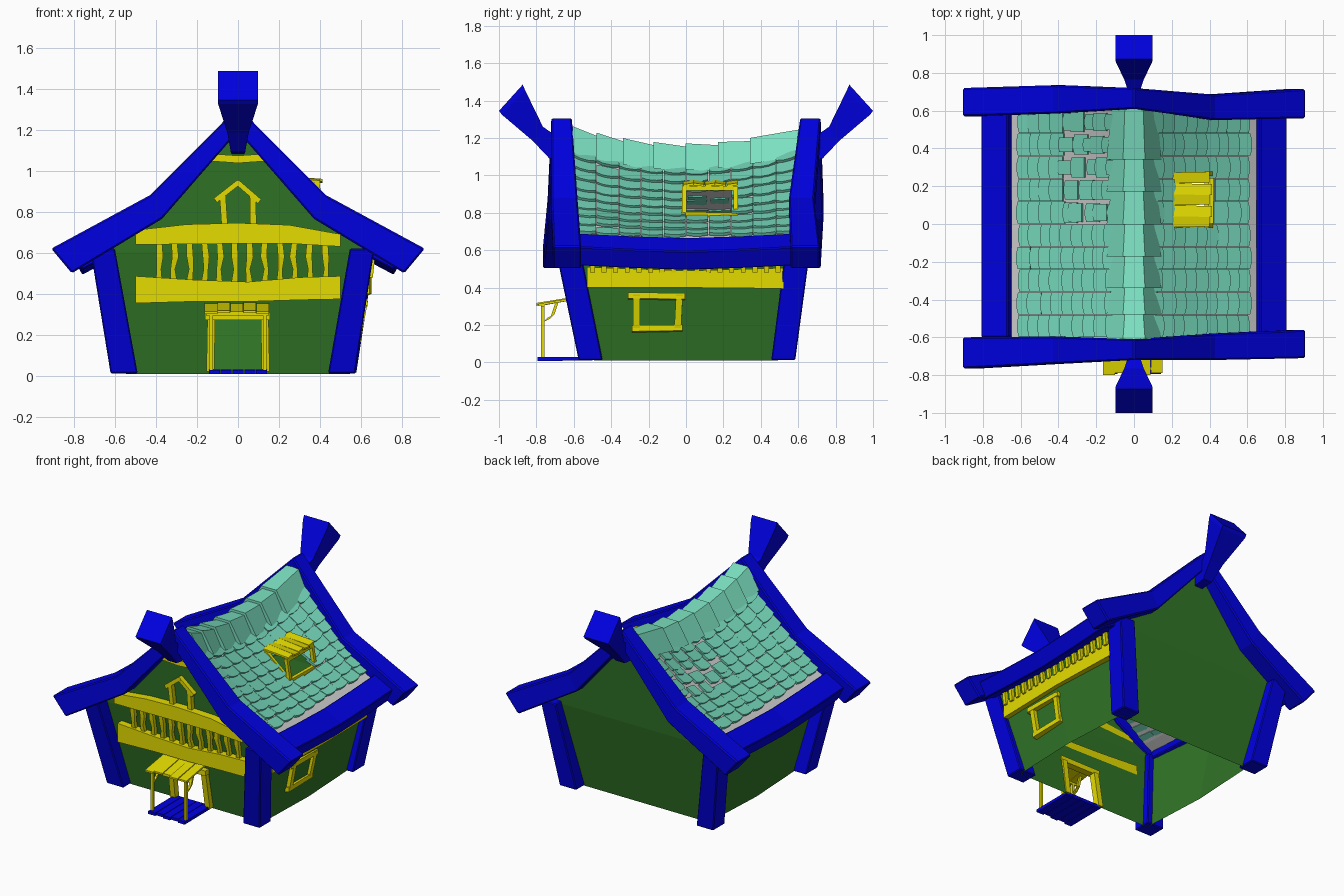
import bpy, bmesh, math, random
from mathutils import Vector as V

if "Cube" in bpy.data.objects:
    bpy.data.objects.remove(bpy.data.objects["Cube"])
random.seed(4)

def material(name, rgb):
    m = bpy.data.materials.new(name)
    m.diffuse_color = (*rgb, 1)
    m.use_nodes = True
    m.node_tree.nodes["Principled BSDF"].inputs["Base Color"].default_value = m.diffuse_color
    return m

BLUE = material("blue", (0.0, 0.0, 0.75))
YELLOW = material("yellow", (0.78, 0.72, 0.0))
GREEN = material("green", (0.03, 0.18, 0.02))
TEAL = material("teal", (0.17, 0.65, 0.47))
CAP = material("light_teal", (0.2, 0.75, 0.53))

def finish(name, bm, mat=None, bevel=0):
    bmesh.ops.recalc_face_normals(bm, faces=bm.faces)
    me = bpy.data.meshes.new(name)
    bm.to_mesh(me)
    bm.free()
    if mat:
        me.materials.append(mat)
    ob = bpy.data.objects.new(name, me)
    bpy.context.collection.objects.link(ob)
    if bevel:
        b = ob.modifiers.new("bevel", "BEVEL")
        b.width, b.segments = bevel, 1
    return ob

def add_loft(bm, rings):
    vs = [[bm.verts.new(p) for p in r] for r in rings]
    n = len(vs[0])
    for a, b in zip(vs, vs[1:]):
        for i in range(n):
            j = (i + 1) % n
            bm.faces.new((a[i], a[j], b[j], b[i]))
    bm.faces.new(vs[0])
    bm.faces.new(vs[-1])

def ring(p, u, v):
    p, u, v = V(p), V(u), V(v)
    return [p - u - v, p + u - v, p + u + v, p - u + v]

def beams(name, items, mat, bevel=0):
    """items: list of beams, each a list of (centre, half side, half side)"""
    bm = bmesh.new()
    for st in items:
        add_loft(bm, [ring(*s) for s in st])
    return finish(name, bm, mat, bevel)

def bar(a, b, u, v):
    return [(a, u, v), (b, u, v)]

def lerp(table, t):
    for (a, p), (b, q) in zip(table, table[1:]):
        if t <= b:
            break
    return p + (q - p) * (t - a) / (b - a)

def wall_y(z):   # distance of the gable walls, leaning outward
    return lerp([(0, .49), (.6, .60), (1.2, .645)], z)

# gable walls with a doorway in the front one
def half(z, sy, sx):
    low = .53 if (sx > 0 and sy < 0) else .52
    return lerp([(0, low), (.6, low + .115), (.80, .40), (1.16, .02)], z)

for name, sy in (("front_wall", -1), ("back_wall", 1)):
    bm = bmesh.new()
    levels = [.01, .28, .6, .8, 1.16]
    for z0, z1 in zip(levels, levels[1:]):
        spans = [(None, None)]
        if sy < 0 and z0 < .1:
            spans = [(None, -.12), (.12, None)]
        for l, r in spans:
            pts = []
            for z, side in ((z0, 0), (z0, 1), (z1, 1), (z1, 0)):
                x = (l if l is not None else -half(z, sy, -1)) if side == 0 else \
                    (r if r is not None else half(z, sy, 1))
                pts.append(bm.verts.new((x, sy * wall_y(z), z)))
            bm.faces.new(pts)
    bmesh.ops.remove_doubles(bm, verts=bm.verts, dist=.001)
    finish(name, bm, GREEN)

# side walls, slightly bulging
for name, sx in (("left_wall", -1), ("right_wall", 1)):
    bm = bmesh.new()
    cols = []
    for sy in (-1, 0, 1):
        cols.append([bm.verts.new((sx * (half(z, sy, sx) + (.025 if sy == 0 else 0)), sy * wall_y(z), z))
                     for z in (.01, .6)])
    for a, b in zip(cols, cols[1:]):
        bm.faces.new((a[0], b[0], b[1], a[1]))
    finish(name, bm, GREEN)

# leaning corner posts
def post(bx, by, tx, ty):
    return [((bx, by, .012), (.066, 0, 0), (0, .064, 0)),
            ((tx, ty, .62), (.06, 0, 0), (0, .066, 0))]
beams("corner_posts", [post(-.555, -.51, -.66, -.635), post(.505, -.51, .605, -.635),
                       post(-.555, .52, -.66, .60), post(.51, .52, .61, .60)], BLUE, .006)

# bargeboards on both gables: top x, top z, bottom x, bottom z, y range
PROFILE = [(-.91, .62, -.81, .50), (-.43, .88, -.37, .765), (0, 1.31, 0, 1.19),
           (.43, .88, .37, .765), (.91, .62, .81, .50)]
for name, ys in (("front_bargeboard", [(-.765, -.60), (-.74, -.595), (-.72, -.61), (-.72, -.58), (-.71, -.56)]),
                 ("back_bargeboard", [(.57, .72), (.585, .735), (.61, .72), (.55, .685), (.56, .715)])):
    bm = bmesh.new()
    add_loft(bm, [[(tx, a, tz), (tx, b, tz), (bx, b, bz), (bx, a, bz)]
                  for (tx, tz, bx, bz), (a, b) in zip(PROFILE, ys)])
    finish(name, bm, BLUE, .008)

# flared ridge finials
for name, s in (("front_finial", -1), ("back_finial", 1)):
    bm = bmesh.new()
    add_loft(bm, [[(-w, s * y0, z0), (w, s * y0, z0), (w, s * y1, z1), (-w, s * y1, z1)]
                  for w, y0, z0, y1, z1 in ((.03, .64, 1.08, .64, 1.28), (.035, .73, 1.09, .715, 1.225),
                                            (.052, .82, 1.185, .765, 1.26), (.097, .985, 1.325, .86, 1.455),
                                            (.097, 1.0, 1.345, .873, 1.485))])
    finish(name, bm, BLUE)

# sagging eave beams
for name, s in (("left_eave_beam", -1), ("right_eave_beam", 1)):
    beams(name, [[((s * .715, y, z), (s * .07, 0, -.037), (s * .026, 0, .05))
                  for y, z in ((-.6, .605), (-.3, .59), (0, .58), (.3, .59), (.6, .605))]], BLUE, .006)

# roof surface: s runs from ridge to eave
def roof(sx, s, y, lift=0):
    tab = [(0, 1.11), (.2, .945), (.4, .79), (.6, .665), (.7, .61)]
    x = .59 * s
    z = lerp(tab, x) + (y / .6) ** 2 * (.09 * max(0, 1 - s) + .02)
    dz = lerp(tab, x + .02) - lerp(tab, x)
    n = V((-dz, 0, .02)).normalized()
    return V((sx * (x + n.x * lift), y, z + n.z * lift))

def in_dormer(sx, s, y):
    return sx > 0 and .39 < s < .7 and 0 < y < .25

bm = bmesh.new()
for sx in (-1, 1):
    for i in range(11):
        for j in range(10):
            s0, y0 = i / 10, -.65 + .13 * j
            if not in_dormer(sx, s0 + .05, y0 + .065):
                bm.faces.new([bm.verts.new(roof(sx, a, b)) for a, b in
                              ((s0, y0), (s0 + .1, y0), (s0 + .1, y0 + .13), (s0, y0 + .13))])
bmesh.ops.remove_doubles(bm, verts=bm.verts, dist=.0005)
finish("roof_deck", bm)

# overlapping tiles with curved lower edges; a worn patch on the left
for name, sx in (("left_roof_tiles", -1), ("right_roof_tiles", 1)):
    bm = bmesh.new()
    for i in range(9):
        for j in range(10):
            s0, y0 = .13 + .098 * i, -.6 + .12 * j
            if in_dormer(sx, s0 + .04, y0 + .06):
                continue
            worn = sx < 0 and s0 < .55 and y0 > -.02
            g = random.uniform(.006, .024) if worn else .002
            if worn and random.random() < .06:
                continue
            a, b = y0 + g, y0 + .12 - g
            s0 += random.uniform(-.012, .012) * (3 if worn else 1)
            s1, lo = s0 + .10, random.uniform(.016, .023)
            out = [(s0, a, .004), (s0, b, .004), (s1, b, lo), (s1 + .014, b - .035, lo),
                   (s1 + .014, a + .035, lo), (s1, a, lo)]
            add_loft(bm, [[roof(sx, s, y, l + t) for s, y, l in out] for t in (-.012, .006)])
    finish(name, bm, TEAL)

# ridge caps: flat-topped, each one tapering under the next
bm = bmesh.new()
edges = [-.60, -.47, -.33, -.165, .005, .18, .35, .61]
for y0, y1 in zip(edges, edges[1:]):
    rings = []
    for y, k in ((y0 - .008, 1.06), (y1, .88)):
        z = 1.175 + .09 * (y / .6) ** 2 + (k - 1) * .1
        rings.append([(x * k, y, z + d) for x, d in
                      ((-.137, -.15), (-.055, -.01), (.055, -.01), (.137, -.15), (.11, -.15), (0, -.05), (-.11, -.15))])
    add_loft(bm, rings)
finish("ridge_caps", bm, CAP)

# balcony rails, balusters and gable trim on the front
def fy(z, out=.03):
    return -wall_y(z) - out
beams("balcony_beams", [
    [((x, fy(z), z), (0, .03, 0), (0, 0, h)) for x, z, h in
     ((-.50, .42, .066), (-.2, .415, .052), (.05, .41, .048), (.3, .425, .055), (.5, .43, .056))],
    [((x, fy(z), z), (0, .03, 0), (0, 0, h)) for x, z, h in
     ((-.5, .675, .035), (-.25, .69, .048), (0, .695, .05), (.25, .69, .045), (.5, .66, .03))],
    [((x, fy(1.06, .01), z), (0, .02, 0), (0, 0, .018)) for x, z in ((-.14, 1.065), (0, 1.055), (.14, 1.065))],
], YELLOW)
beams("balusters", [[((-.385 + .0735 * i + d, fy(z, .02), z), (.014 + w, 0, 0), (0, .013, 0))
                     for z, d, w in ((.45, 0, .002), (.52, random.uniform(-.01, .01), -.003),
                                     (.58, random.uniform(-.01, .01), .002), (.66, 0, 0))]
                    for i in range(12)], YELLOW)
U, D = (.015, 0, 0), (0, .018, 0)
beams("attic_window_frame", [
    bar((-.065, fy(.73, .015), .73), (-.075, fy(.88, .015), .88), U, D),
    bar((.075, fy(.73, .015), .73), (.072, fy(.88, .015), .88), U, D),
    bar((-.11, fy(.87, .015), .855), (.005, fy(.94, .015), .945), (-.008, 0, .01), D),
    bar((.105, fy(.87, .015), .85), (-.005, fy(.94, .015), .945), (.008, 0, .01), D)], YELLOW)

# door frame, porch canopy, step
beams("door_frame", [
    bar((-.135, -.51, .02), (-.13, -.55, .28), (.019, 0, 0), (0, .022, 0)),
    bar((.135, -.51, .02), (.13, -.55, .28), (.019, 0, 0), (0, .022, 0)),
    bar((-.16, -.56, .29), (.155, -.56, .29), (0, .025, 0), (0, 0, .018))], YELLOW)
beams("porch_canopy", [
    bar((-.132 + .063 * i, -.56, .347 + .004 * (i % 2)), (-.132 + .063 * i, -.80 + .012 * (i % 3), .308 + .004 * (i % 2)),
        (.031, 0, 0), (0, 0, .006)) for i in range(5)] +
    [bar((-.155, -.765, .303), (.15, -.765, .303), (0, .009, 0), (0, 0, .008))], YELLOW)
beams("porch_posts", [bar((x, -.765, .02), (x, -.765, .31), (.009, 0, 0), (0, .009, 0)) for x in (-.13, .13)] +
      [[((x, y, z), (.009, 0, 0), (0, .012, .012)) for y, z in ((-.755, .225), (-.715, .245), (-.69, .32))]
       for x in (-.13, .13)], YELLOW)
beams("porch_step", [bar((-.115 + .0575 * i, -.50, .02), (-.115 + .0575 * i, -.795 + .012 * (i % 2), .018),
                         (.027, 0, 0), (0, 0, .01)) for i in range(5)], BLUE)

# right side: trim beam, small struts under the eave, window frame
def rx(z):
    return .545 + .19 * z
beams("side_trim_beam", [[((rx(z) - (.012 if y else 0), y, z), (.022, 0, 0), (0, 0, h)) for y, z, h in
                          ((-.53, .455, .055), (0, .445, .045), (.52, .45, .055))]], YELLOW)
beams("eave_struts", [bar((.645, -.50 + .062 * i, .48), (.655, -.50 + .062 * i, .57), (.012, 0, 0), (0, .013, 0))
                      for i in range(17)], YELLOW)
X, Y, Z = (.02, 0, .004), (0, .018, 0), (0, 0, .016)
beams("side_window_frame", [
    bar((rx(.17), -.265, .17), (rx(.36), -.265, .36), X, Y), bar((rx(.17), -.045, .17), (rx(.36), -.035, .36), X, Y),
    bar((rx(.35), -.31, .355), (rx(.35), -.005, .35), X, Z), bar((rx(.18), -.29, .178), (rx(.18), -.02, .182), X, Z)], YELLOW)

# shed dormer on the right roof slope
S = (.012, 0, 0)
beams("dormer_frame", [bar((.41, y, .785), (.385, y, .94), S, (0, .012, 0)) for y in (-.01, .265)] +
      [bar((.41, -.025, .79), (.41, .28, .785), S, (0, 0, .015)), bar((.385, -.02, .93), (.385, .275, .93), S, (0, 0, .012))] +
      [bar((.40, y, .80), (.22, y, .95), (.008, 0, .009), (0, .01, 0)) for y in (-.01, .265)], YELLOW)
beams("dormer_planks", [bar((.205 + .008 * (i % 2), .012 + .058 * i, .965), (.40 + .012 * (i % 2), .012 + .058 * i + .004 * (-1) ** i, .95),
                            (0, .029, .004 * (-1) ** i), (0, 0, .006)) for i in range(5)], YELLOW)
